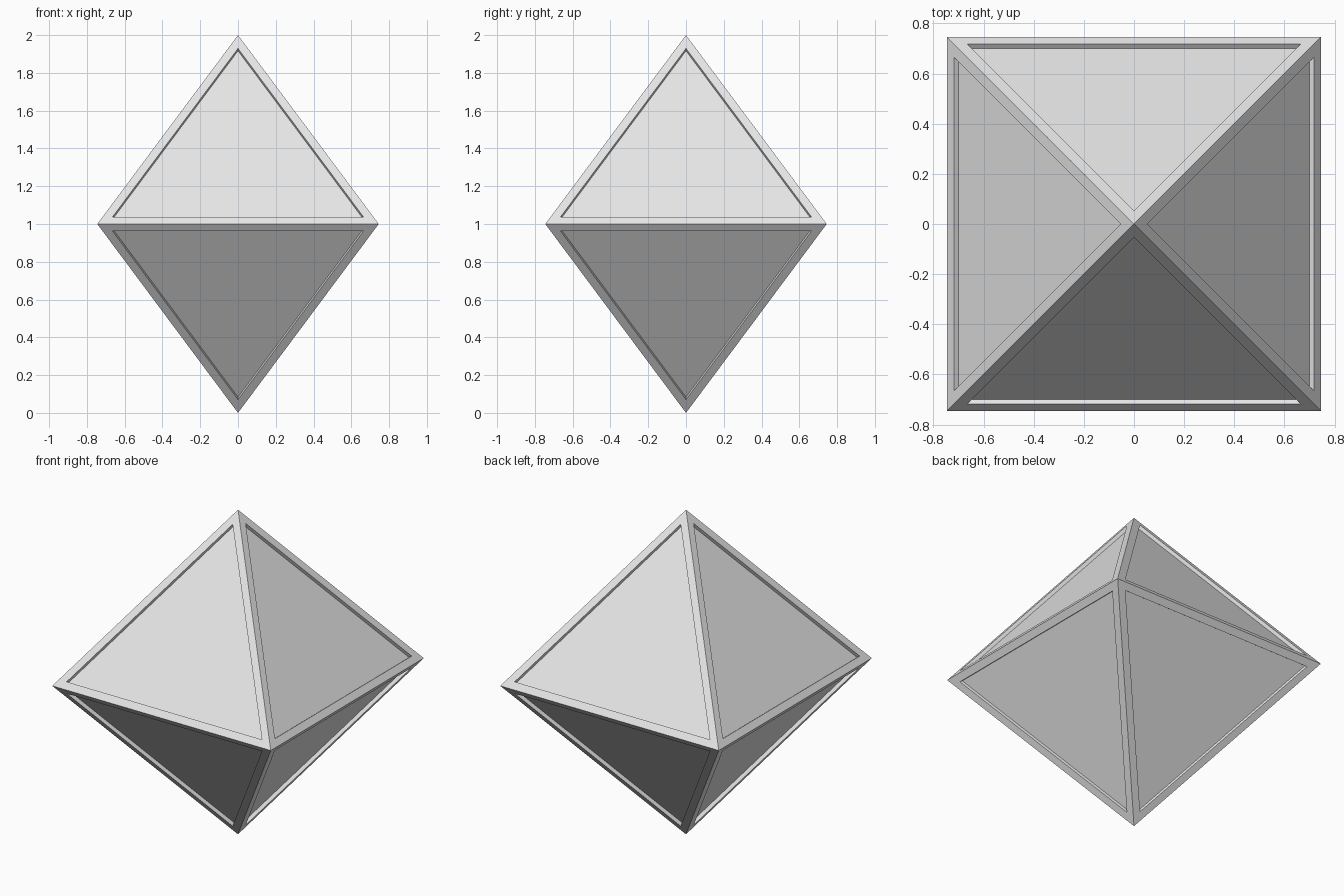
import bpy
import bmesh

cube = bpy.data.objects.get("Cube")
if cube:
    bpy.data.objects.remove(cube, do_unlink=True)

HALF_WIDTH = 0.745
FRAME_WIDTH = 0.045
RECESS = 0.022

# Single light grey
grey = bpy.data.materials.new("light_grey")
grey.use_nodes = True
colour = (0.8, 0.8, 0.8, 1)
grey.diffuse_color = colour
grey.node_tree.nodes["Principled BSDF"].inputs["Base Color"].default_value = colour

# Square bipyramid: a ring of four corners joined to two tips
bm = bmesh.new()
top = bm.verts.new((0, 0, 2))
bottom = bm.verts.new((0, 0, 0))
ring = [bm.verts.new((x * HALF_WIDTH, y * HALF_WIDTH, 1))
        for x, y in ((-1, -1), (1, -1), (1, 1), (-1, 1))]
for a, b in zip(ring, ring[1:] + ring[:1]):
    bm.faces.new((a, b, top))
    bm.faces.new((b, a, bottom))
bm.normal_update()

# Frame around each face
panels = list(bm.faces)
bmesh.ops.inset_individual(bm, faces=panels, thickness=FRAME_WIDTH, use_even_offset=True)

# Sink each panel straight inward, leaving upright groove walls
for panel in panels:
    inward = -panel.normal.copy() * RECESS
    sunk = bmesh.ops.extrude_discrete_faces(bm, faces=[panel])["faces"][0]
    bmesh.ops.translate(bm, verts=sunk.verts[:], vec=inward)

bm.normal_update()
mesh = bpy.data.meshes.new("framed_crystal")
bm.to_mesh(mesh)
bm.free()
mesh.materials.append(grey)
crystal = bpy.data.objects.new("framed_crystal", mesh)
bpy.context.collection.objects.link(crystal)
